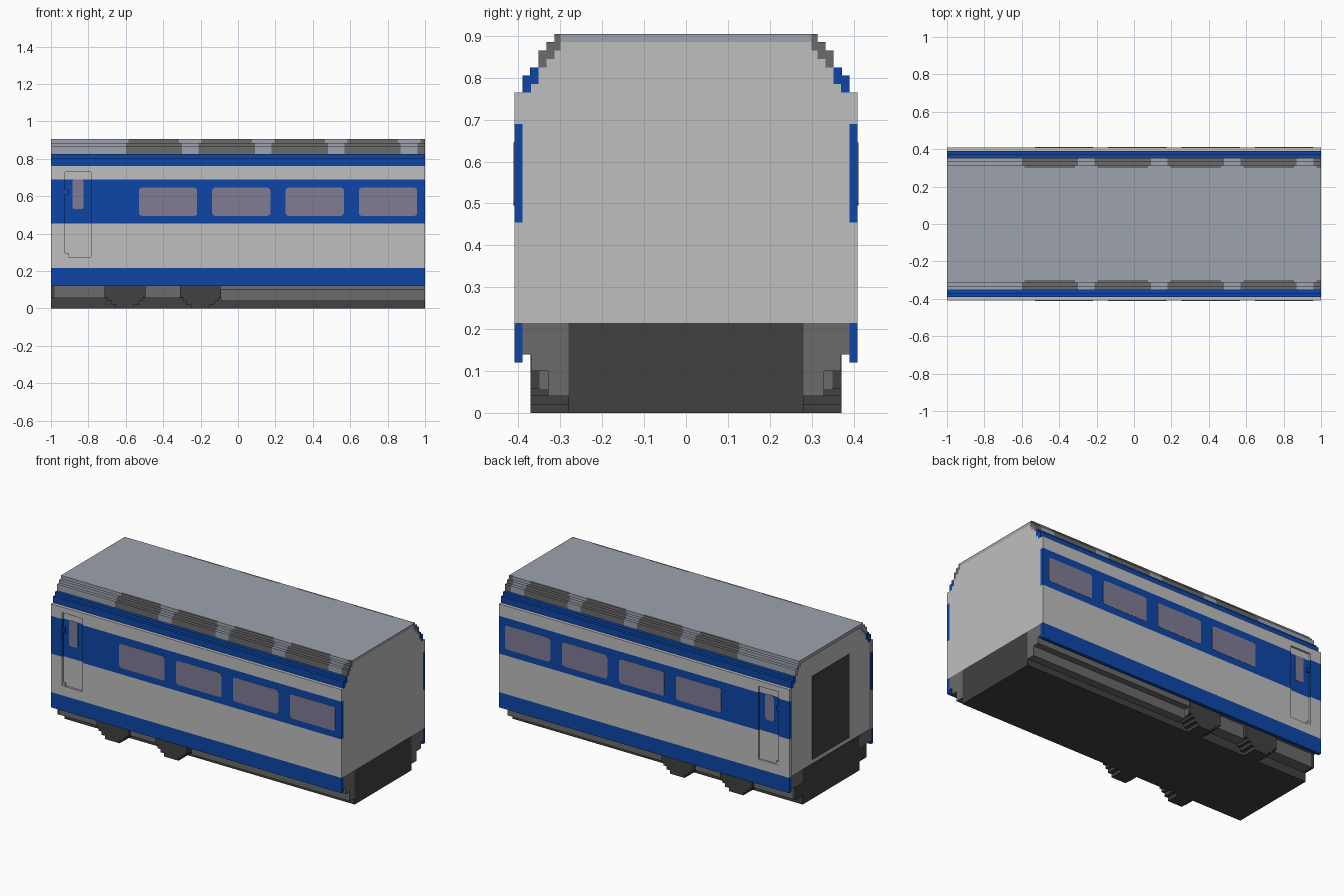
import bpy, bmesh, math

cube = bpy.data.objects.get("Cube")
if cube:
    bpy.data.objects.remove(cube, do_unlink=True)


def material(name, rgb):
    m = bpy.data.materials.new(name)
    m.use_nodes = True
    m.diffuse_color = (*rgb, 1)
    bsdf = next(n for n in m.node_tree.nodes if n.type == 'BSDF_PRINCIPLED')
    bsdf.inputs["Base Color"].default_value = (*rgb, 1)
    bsdf.inputs["Roughness"].default_value = 0.7
    return m


LIGHT = material("light grey", (0.52, 0.52, 0.53))
BLUE = material("blue", (0.004, 0.062, 0.39))
ROOF = material("roof blue grey", (0.335, 0.365, 0.42))
GLASS = material("window violet grey", (0.215, 0.20, 0.30))
MID = material("mid grey", (0.145, 0.145, 0.145))
DARK = material("dark grey", (0.052, 0.052, 0.052))


def add_box(bm, x0, x1, y0, y1, z0, z1):
    vs = [bm.verts.new((x, y, z)) for x in (x0, x1) for y in (y0, y1) for z in (z0, z1)]
    for f in ((0, 1, 3, 2), (4, 6, 7, 5), (0, 4, 5, 1), (2, 3, 7, 6), (0, 2, 6, 4), (1, 5, 7, 3)):
        bm.faces.new([vs[i] for i in f])


def add_rounded_plate(bm, x0, x1, z0, z1, y0, y1, r):
    """Rounded rectangle in xz, extruded from y0 to y1."""
    pts = []
    for cx, cz, a in ((x1 - r, z1 - r, 0), (x0 + r, z1 - r, 90),
                      (x0 + r, z0 + r, 180), (x1 - r, z0 + r, 270)):
        for k in range(4):
            t = math.radians(a + 30 * k)
            pts.append((cx + r * math.cos(t), cz + r * math.sin(t)))
    a = [bm.verts.new((x, y0, z)) for x, z in pts]
    b = [bm.verts.new((x, y1, z)) for x, z in pts]
    bm.faces.new(a)
    bm.faces.new(b[::-1])
    for i in range(len(pts)):
        j = (i + 1) % len(pts)
        bm.faces.new((a[i], b[i], b[j], a[j]))


def finish(name, bm, mat):
    bmesh.ops.recalc_face_normals(bm, faces=bm.faces[:])
    me = bpy.data.meshes.new(name)
    bm.to_mesh(me)
    bm.free()
    me.materials.append(mat)
    ob = bpy.data.objects.new(name, me)
    bpy.context.collection.objects.link(ob)
    return ob


def boxes(name, mat, rows, both_sides=False):
    """Boxes (x0, x1, y0, y1, z0, z1), optionally repeated on the -y side."""
    bm = bmesh.new()
    for x0, x1, y0, y1, z0, z1 in rows:
        add_box(bm, x0, x1, y0, y1, z0, z1)
        if both_sides:
            add_box(bm, x0, x1, -y1, -y0, z0, z1)
    return finish(name, bm, mat)


# Body core with a stepped shoulder
boxes("body_core", LIGHT, [(-0.995, 1, -y, y, z0, z1) for y, z0, z1 in (
    (0.39, 0.215, 0.765), (0.37, 0.765, 0.785), (0.352, 0.785, 0.825),
    (0.333, 0.825, 0.845), (0.314, 0.845, 0.865), (0.30, 0.865, 0.885))])

# Side walls, split around the recessed door
SIDE_IN, SIDE_OUT, DOOR_OUT = 0.39, 0.41, 0.398
DOOR_X0, DOOR_X1 = -0.925, -0.785


def wall(z0, z1, split):
    spans = ((-1, DOOR_X0), (DOOR_X1, 1)) if split else ((-1, 1),)
    return [(a, b, SIDE_IN, SIDE_OUT, z0, z1) for a, b in spans]


boxes("side_wall_light", LIGHT, wall(0.215, 0.275, False) + wall(0.275, 0.455, True)
      + wall(0.69, 0.73, True) + wall(0.73, 0.765, False), True)
boxes("side_stripe", BLUE, wall(0.455, 0.69, True), True)
boxes("side_skirt", BLUE, wall(0.12, 0.215, False), True)
boxes("shoulder_stripe", BLUE, [(-1, 1, 0.37, 0.39, 0.765, 0.805),
                                (-1, 1, 0.352, 0.372, 0.785, 0.825)], True)

# Recessed doors with latch and hinge blocks
boxes("door_light", LIGHT, [(DOOR_X0, DOOR_X1, SIDE_IN, DOOR_OUT, 0.275, 0.455),
                            (DOOR_X0, DOOR_X1, SIDE_IN, DOOR_OUT, 0.69, 0.73),
                            (DOOR_X0, -0.905, SIDE_IN, 0.408, 0.275, 0.295)], True)
boxes("door_stripe", BLUE, [(DOOR_X0, DOOR_X1, SIDE_IN, DOOR_OUT, 0.455, 0.69),
                            (DOOR_X0, -0.905, SIDE_IN, 0.408, 0.61, 0.635)], True)

# Windows
bm_win, bm_door = bmesh.new(), bmesh.new()
for s in (-1, 1):
    for i in range(4):
        x0 = -0.53 + 0.392 * i
        add_rounded_plate(bm_win, x0, x0 + 0.312, 0.495, 0.645, s * 0.408, s * 0.4115, 0.016)
    add_rounded_plate(bm_door, -0.885, -0.825, 0.53, 0.69, s * 0.396, s * 0.4, 0.014)
finish("side_windows", bm_win, GLASS)
finish("door_windows", bm_door, GLASS)

# Roof slab and its stepped edges, alternating with vents
boxes("roof", ROOF, [(-1, 1, -0.30, 0.30, 0.885, 0.905)])
TIERS = ((0.333, 0.352, 0.825, 0.865, 0.0),
         (0.314, 0.333, 0.845, 0.885, 0.0),
         (0.30, 0.314, 0.865, 0.905, 0.015))
VENTS = [(-0.60 + 0.39 * i, min(-0.30 + 0.39 * i, 1.0)) for i in range(5)]
vent_rows, edge_rows = [], []
for y0, y1, z0, z1, inset in TIERS:
    start = -1.0
    for a, b in VENTS:
        a2 = a + inset
        b2 = b if b >= 1 else b - inset
        vent_rows.append((a2, b2, y0, y1, z0, z1))
        edge_rows.append((start, a2, y0, y1, z0, z1))
        start = b2
boxes("roof_vents", MID, vent_rows, True)
boxes("roof_edges", ROOF, edge_rows, True)

# End doorway
boxes("end_doorway", DARK, [(-0.999, -0.993, -0.18, 0.18, 0.24, 0.76)])

# Underframe: centre box, stepped sills and end block
boxes("underframe", DARK, [(-1, 1, -0.28, 0.28, 0, 0.215)])
boxes("underframe_sills", MID, [(-0.09, 1, 0.28, 0.33, 0.04, 0.10),
                                (-0.09, 1, 0.28, 0.37, 0.10, 0.14),
                                (-0.98, -0.09, 0.28, 0.35, 0.055, 0.14),
                                (-1, 1, 0.28, 0.39, 0.14, 0.215)], True)
boxes("underframe_end", DARK, [(-1, -0.98, 0.28, 0.35, 0.055, 0.14)], True)

# Stepped wheel blocks
blocks = []
for cx in (-0.605, -0.2):
    for half, z0, z1 in ((0.05, 0, 0.02), (0.075, 0.02, 0.04),
                         (0.095, 0.04, 0.058), (0.11, 0.058, 0.14)):
        blocks.append((cx - half, cx + half, 0.272, 0.371, z0, z1))
boxes("wheel_blocks", DARK, blocks, True)
